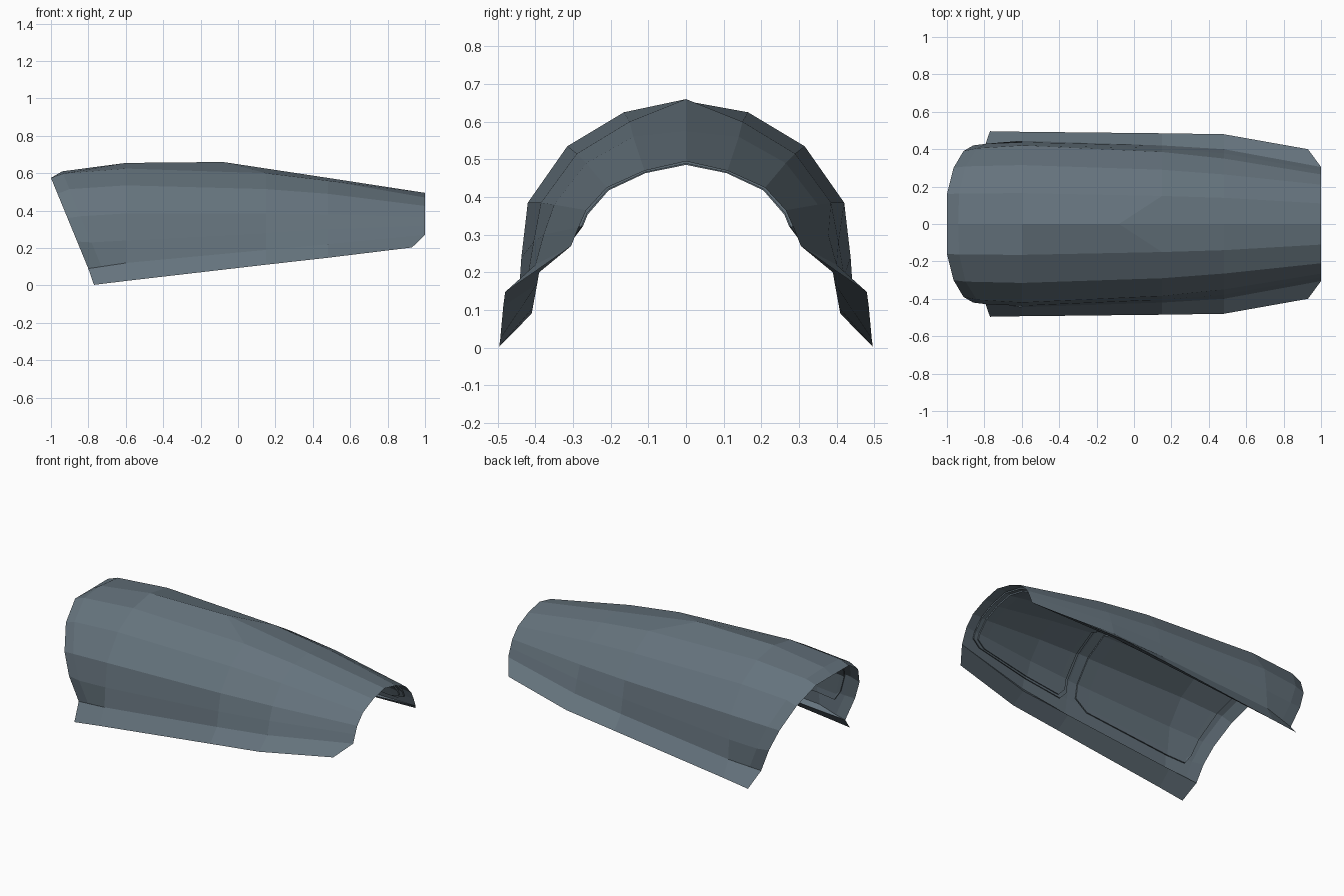
import bpy
import bmesh
from mathutils import Vector

cube = bpy.data.objects.get("Cube")
if cube:
    bpy.data.objects.remove(cube, do_unlink=True)

# Single painted metal colour
paint = bpy.data.materials.new("blue grey metal")
paint.use_nodes = True
colour = (0.13, 0.172, 0.205, 1)
paint.diffuse_color = colour
paint.node_tree.nodes["Principled BSDF"].inputs["Base Color"].default_value = colour


def loft(name, rows, thickness=0.0):
    """Skin a grid of points given as equal-length rows."""
    bm = bmesh.new()
    grid = [[bm.verts.new(p) for p in row] for row in rows]
    for a, b in zip(grid, grid[1:]):
        for i in range(len(a) - 1):
            bm.faces.new((a[i], a[i + 1], b[i + 1], b[i]))
    bmesh.ops.remove_doubles(bm, verts=bm.verts, dist=0.0005)
    bmesh.ops.recalc_face_normals(bm, faces=bm.faces)
    mesh = bpy.data.meshes.new(name)
    bm.to_mesh(mesh)
    bm.free()
    obj = bpy.data.objects.new(name, mesh)
    bpy.context.collection.objects.link(obj)
    mesh.materials.append(paint)
    if thickness:
        solid = obj.modifiers.new("thickness", "SOLIDIFY")
        solid.thickness = thickness
        solid.offset = 0
    return obj


# Half sections from crown to lower seam: (crown x, slope, [(y, z), ...])
RAKE = 0.412
stations = [
    (-1, RAKE, [(0, .575), (.16, .575), (.3, .49), (.39, .36), (.42, .235), (.41, .09)]),
    (-.94, RAKE, [(0, .61), (.163, .598), (.308, .515), (.405, .37), (.43, .23), (.42, .098)]),
    (-.6, 0, [(0, .655), (.165, .625), (.315, .535), (.42, .385), (.437, .24), (.445, .12)]),
    (.15, 0, [(0, .66), (.15, .6), (.29, .515), (.385, .385), (.405, .28), (.42, .19)]),
    (.48, 0, [(0, .575), (.14, .56), (.265, .49), (.35, .38), (.378, .3), (.4, .22)]),
    (1, 0, [(0, .495), (.11, .47), (.21, .425), (.265, .365), (.285, .32), (.305, .27)]),
]
rings = []
for x, slope, section in stations:
    rings.append([Vector((x + slope * (section[0][1] - z), y, z)) for y, z in section])
rings[3][0].x = -.08  # crown peak sits behind its ring


def mirrored(p):
    return Vector((p.x, -p.y, p.z))


def shell_point(u, v, inset):
    """Point on the shell at station u, row v, moved inward by inset."""
    i, j = min(int(u), 4), min(int(abs(v)), 4)
    fu, fv = u - i, abs(v) - j
    a = rings[i][j].lerp(rings[i][j + 1], fv)
    b = rings[i + 1][j].lerp(rings[i + 1][j + 1], fv)
    p = a.lerp(b, fu)
    inward = Vector((0, -p.y, .15 - p.z)).normalized()
    p += inward * inset
    return mirrored(p) if v < 0 else p


# Arched outer shell
loft("cowl_shell", [[mirrored(p) for p in reversed(r[1:])] + r for r in rings])

# Flared wedge flange along each lower edge
seam = [r[5] for r in (rings[0], rings[2], rings[3], rings[4], rings[5])]
lower = [(-.77, .496, .003), (-.6, .493, .024), (.15, .485, .111),
         (.48, .48, .148), (.93, .4, .203)]
inner = [seam[0], (-.6, .407, .105), (.15, .395, .17), (.48, .39, .2), seam[4]]
wedge = [[Vector(p) for p in (s, l, n, s)] for s, l, n in zip(seam, lower, inner)]
loft("left_flange", wedge)
loft("right_flange", [[mirrored(p) for p in row] for row in wedge])


def lining(name, u0, u1, reach, inset):
    """Arched inner plate with clipped corners, following the shell."""
    cut = .12
    ends = [(u0, reach - .5), (u0 + cut, reach), (u1 - cut, reach), (u1, reach - .5)]
    ends += [(u, reach) for u in range(1, 5) if u0 + cut < u < u1 - cut]
    rows = []
    for u, limit in sorted(ends):
        lines = [-reach] + list(range(-4, 5)) + [reach]
        rows.append([shell_point(u, max(-limit, min(limit, v)), inset) for v in lines])
    loft(name, rows, .008)


# Inner lining plates
lining("rear_lining", 1.15, 2.93, 4.3, .012)
lining("front_lining", 3.07, 4.88, 4.3, .012)
lining("front_lining_step", 3.13, 4.82, 4.15, .02)
